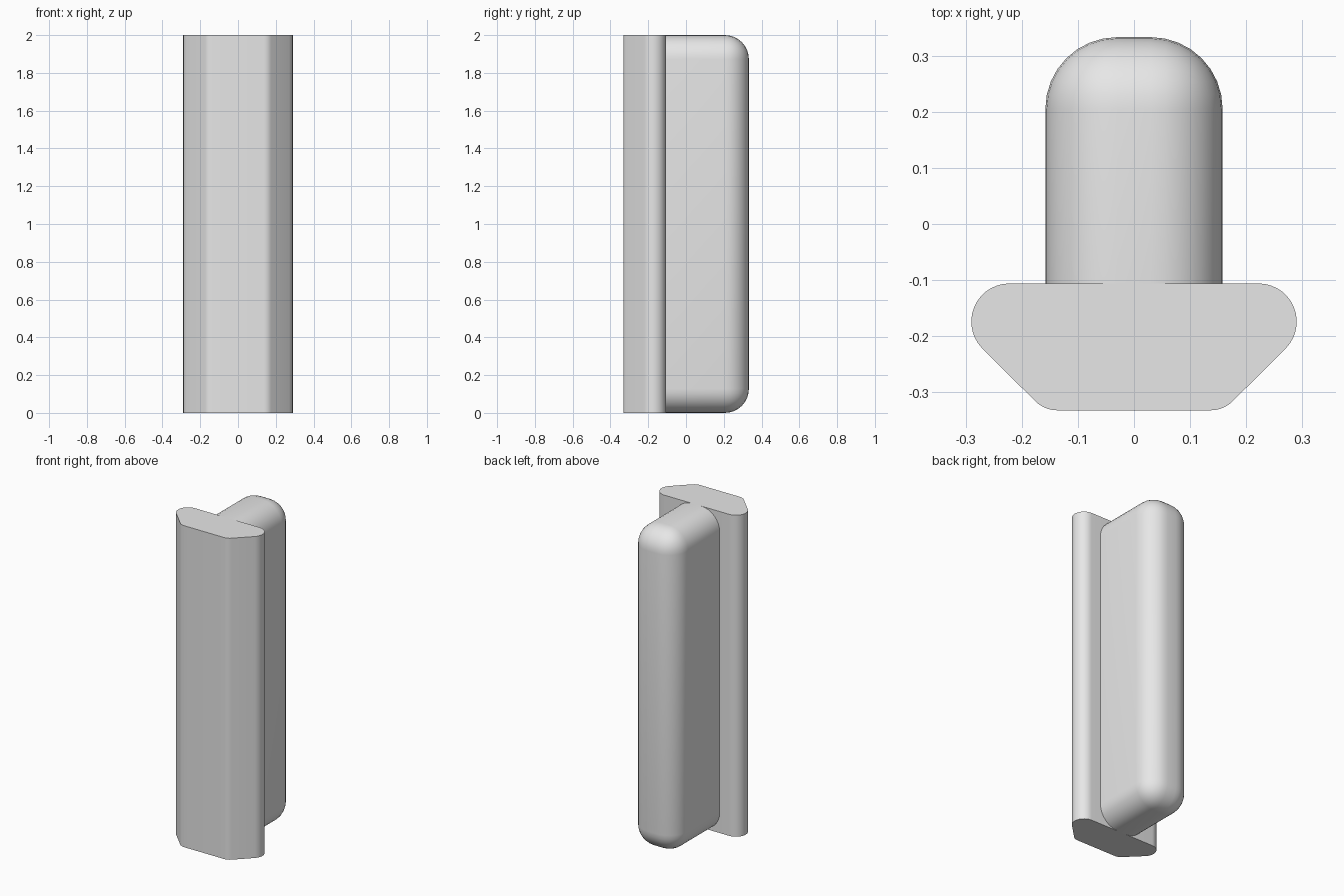
import bpy, bmesh
from math import radians, sin, cos

if "Cube" in bpy.data.objects:
    bpy.data.objects.remove(bpy.data.objects["Cube"], do_unlink=True)

HEIGHT = 2.0

grey = bpy.data.materials.new("light_grey")
grey.use_nodes = True
grey.diffuse_color = (0.8, 0.8, 0.8, 1)
grey.node_tree.nodes["Principled BSDF"].inputs["Base Color"].default_value = (0.8, 0.8, 0.8, 1)


def finish(bm, name):
    """Turn a bmesh into a named, smooth-shaded object."""
    bmesh.ops.recalc_face_normals(bm, faces=bm.faces)
    mesh = bpy.data.meshes.new(name)
    bm.to_mesh(mesh)
    bm.free()
    mesh.materials.append(grey)
    obj = bpy.data.objects.new(name, mesh)
    bpy.context.collection.objects.link(obj)
    bpy.ops.object.select_all(action='DESELECT')
    obj.select_set(True)
    bpy.context.view_layer.objects.active = obj
    bpy.ops.object.shade_smooth_by_angle(angle=radians(30))
    return obj


def arc(cx, cy, r, start, end, steps):
    angles = [radians(start + (end - start) * i / steps) for i in range(steps + 1)]
    return [(cx + r * cos(a), cy + r * sin(a)) for a in angles]


# Front flange: half profile of two rounded corners, mirrored and extruded upward
half = arc(0.137, -0.277, 0.055, -90, -45, 5) + arc(0.222, -0.174, 0.068, -45, 90, 14)
profile = half + [(-x, y) for x, y in reversed(half)]
bm = bmesh.new()
base = bm.faces.new([bm.verts.new((x, y, 0)) for x, y in profile])
ext = bmesh.ops.extrude_face_region(bm, geom=[base], use_keep_orig=True)
top = [v for v in ext["geom"] if isinstance(v, bmesh.types.BMVert)]
bmesh.ops.translate(bm, verts=top, vec=(0, 0, HEIGHT))
finish(bm, "front_flange")

# Rear rib: box with every edge rounded except those meeting the flange
front, back, width = -0.108, 0.333, 0.316
bm = bmesh.new()
bmesh.ops.create_cube(bm, size=1)
bmesh.ops.scale(bm, verts=bm.verts, vec=(width, back - front, HEIGHT))
bmesh.ops.translate(bm, verts=bm.verts, vec=(0, (front + back) / 2, HEIGHT / 2))
rounded = [e for e in bm.edges if any(v.co.y > 0 for v in e.verts)]
bmesh.ops.bevel(bm, geom=rounded, offset=0.128, offset_type='OFFSET',
                segments=8, profile=0.5, affect='EDGES', clamp_overlap=True)
finish(bm, "rear_rib")
